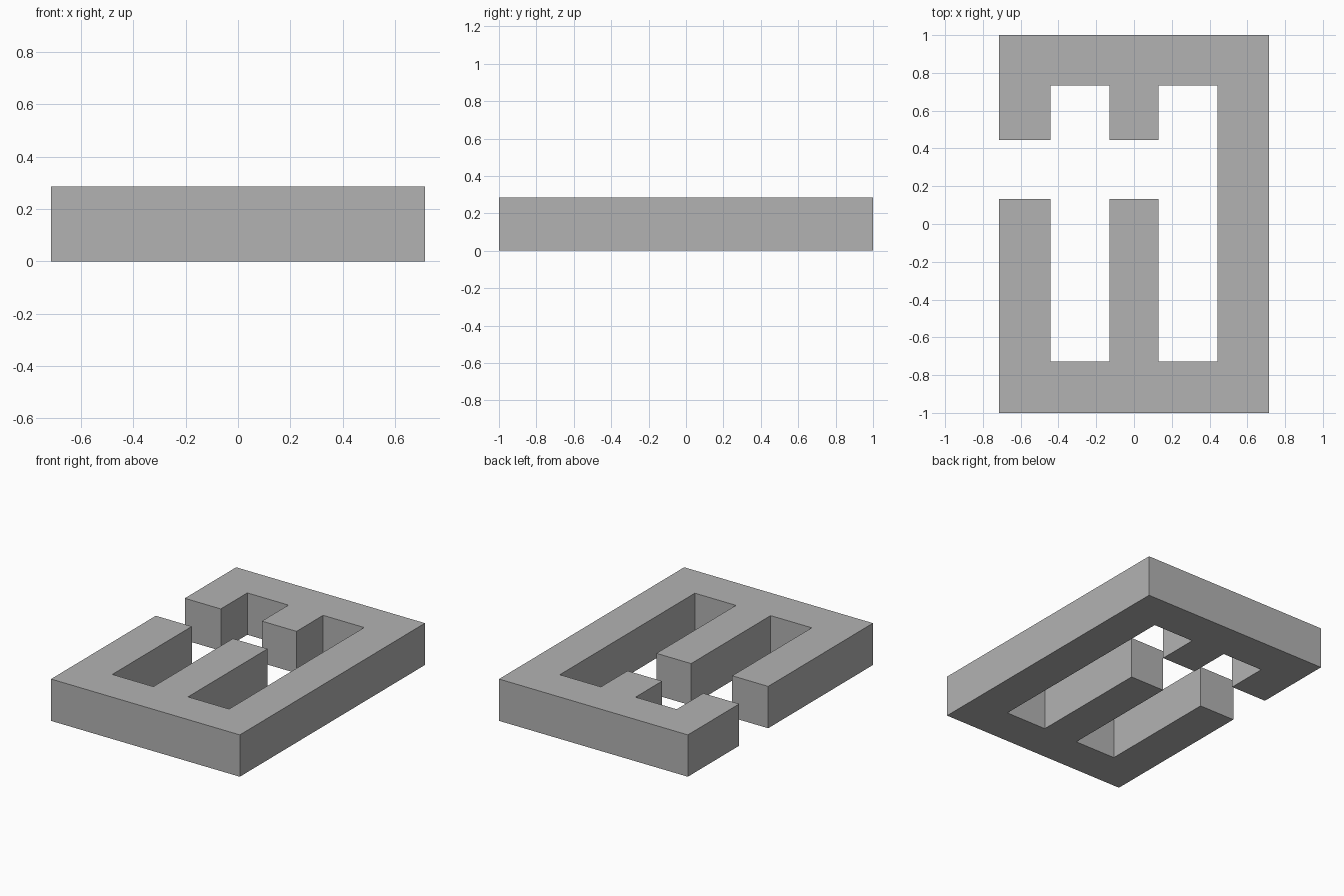
import bpy
import bmesh

cube = bpy.data.objects.get("Cube")
if cube:
    bpy.data.objects.remove(cube, do_unlink=True)

# Main dimensions
side, front, back = 0.714, -1.0, 1.0
height = 0.286
slot_out, slot_in = 0.442, 0.131      # x edges of the two long slots
slot_front, slot_back = -0.727, 0.732  # y ends of the slots
gap_front, gap_back = 0.132, 0.445     # cross gap open to the right side

# Outline of the block, counter-clockwise
outline = [
    (-side, front), (side, front), (side, back), (-side, back),
    # back hook and short middle stub
    (-side, gap_back), (-slot_out, gap_back),
    (-slot_out, slot_back), (-slot_in, slot_back),
    (-slot_in, gap_back), (slot_in, gap_back),
    (slot_in, slot_back), (slot_out, slot_back),
    # left slot, long middle bar, right slot and right bar
    (slot_out, slot_front), (slot_in, slot_front),
    (slot_in, gap_front), (-slot_in, gap_front),
    (-slot_in, slot_front), (-slot_out, slot_front),
    (-slot_out, gap_front), (-side, gap_front),
]

# Extrude the outline into a solid
bm = bmesh.new()
base = bm.faces.new([bm.verts.new((x, y, 0)) for x, y in outline])
top = bmesh.ops.extrude_face_region(bm, geom=[base], use_keep_orig=True)
top_verts = [g for g in top["geom"] if isinstance(g, bmesh.types.BMVert)]
bmesh.ops.translate(bm, verts=top_verts, vec=(0, 0, height))
bmesh.ops.recalc_face_normals(bm, faces=bm.faces[:])

mesh = bpy.data.meshes.new("slotted_block")
bm.to_mesh(mesh)
bm.free()
block = bpy.data.objects.new("slotted_block", mesh)
bpy.context.collection.objects.link(block)

# Plain grey material
grey = bpy.data.materials.new("grey")
grey.use_nodes = True
colour = (0.45, 0.45, 0.45, 1)
grey.diffuse_color = colour
grey.node_tree.nodes["Principled BSDF"].inputs["Base Color"].default_value = colour
mesh.materials.append(grey)
